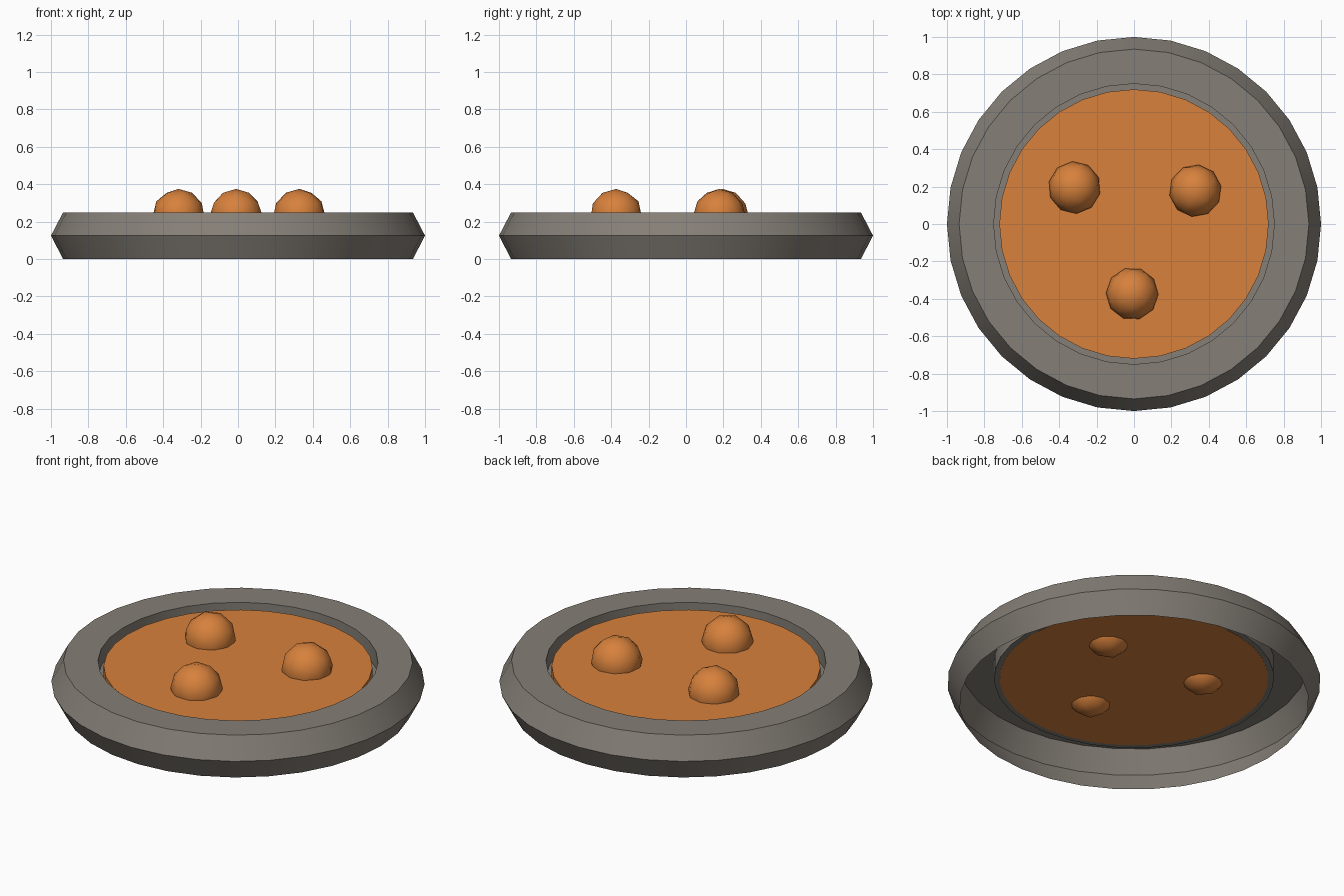
import bpy, bmesh, math

if "Cube" in bpy.data.objects:
    bpy.data.objects.remove(bpy.data.objects["Cube"])

SEGMENTS = 32


def material(name, color):
    m = bpy.data.materials.new(name)
    m.diffuse_color = (*color, 1)
    m.use_nodes = True
    m.node_tree.nodes["Principled BSDF"].inputs["Base Color"].default_value = m.diffuse_color
    return m


stone = material("warm grey", (0.235, 0.212, 0.184))
lava = material("orange", (0.68, 0.22, 0.045))


def finish(bm, name, mat):
    mesh = bpy.data.meshes.new(name)
    bm.to_mesh(mesh)
    bm.free()
    mesh.materials.append(mat)
    obj = bpy.data.objects.new(name, mesh)
    bpy.context.collection.objects.link(obj)
    bpy.ops.object.select_all(action='DESELECT')
    obj.select_set(True)
    bpy.context.view_layer.objects.active = obj
    bpy.ops.object.shade_smooth_by_angle(angle=math.radians(30))
    return obj


def turned(name, profile, mat, cap_start=False):
    """Revolve (radius, height) points; the last ring is closed with a flat cap."""
    bm = bmesh.new()
    rings = []
    for r, z in profile:
        rings.append([bm.verts.new((r * math.cos(a), r * math.sin(a), z))
                      for a in (2 * math.pi * i / SEGMENTS for i in range(SEGMENTS))])
    for low, high in zip(rings, rings[1:]):
        for i in range(SEGMENTS):
            j = (i + 1) % SEGMENTS
            bm.faces.new((low[i], low[j], high[j], high[i]))
    bm.faces.new(rings[-1])
    if cap_start:
        bm.faces.new(rings[0][::-1])
    return finish(bm, name, mat)


# Rim with bevelled outer wall, open underneath, and a shallow well inside
turned("basin", [(0.935, 0), (1, 0.125), (0.935, 0.25), (0.75, 0.25), (0.75, 0.15)], stone)

# Liquid slab lying in the well
turned("liquid", [(0.72, 0.149), (0.72, 0.22)], lava, cap_start=True)

# Three bubbles spaced evenly around the centre
for k in range(3):
    angle = math.radians(-91.5 + 120 * k)
    bm = bmesh.new()
    bmesh.ops.create_icosphere(bm, subdivisions=2, radius=0.14)
    bubble = finish(bm, f"bubble_{k + 1}", lava)
    bpy.ops.object.shade_smooth()
    bubble.location = (0.373 * math.cos(angle), 0.373 * math.sin(angle), 0.235)
    bubble.rotation_euler.z = angle
